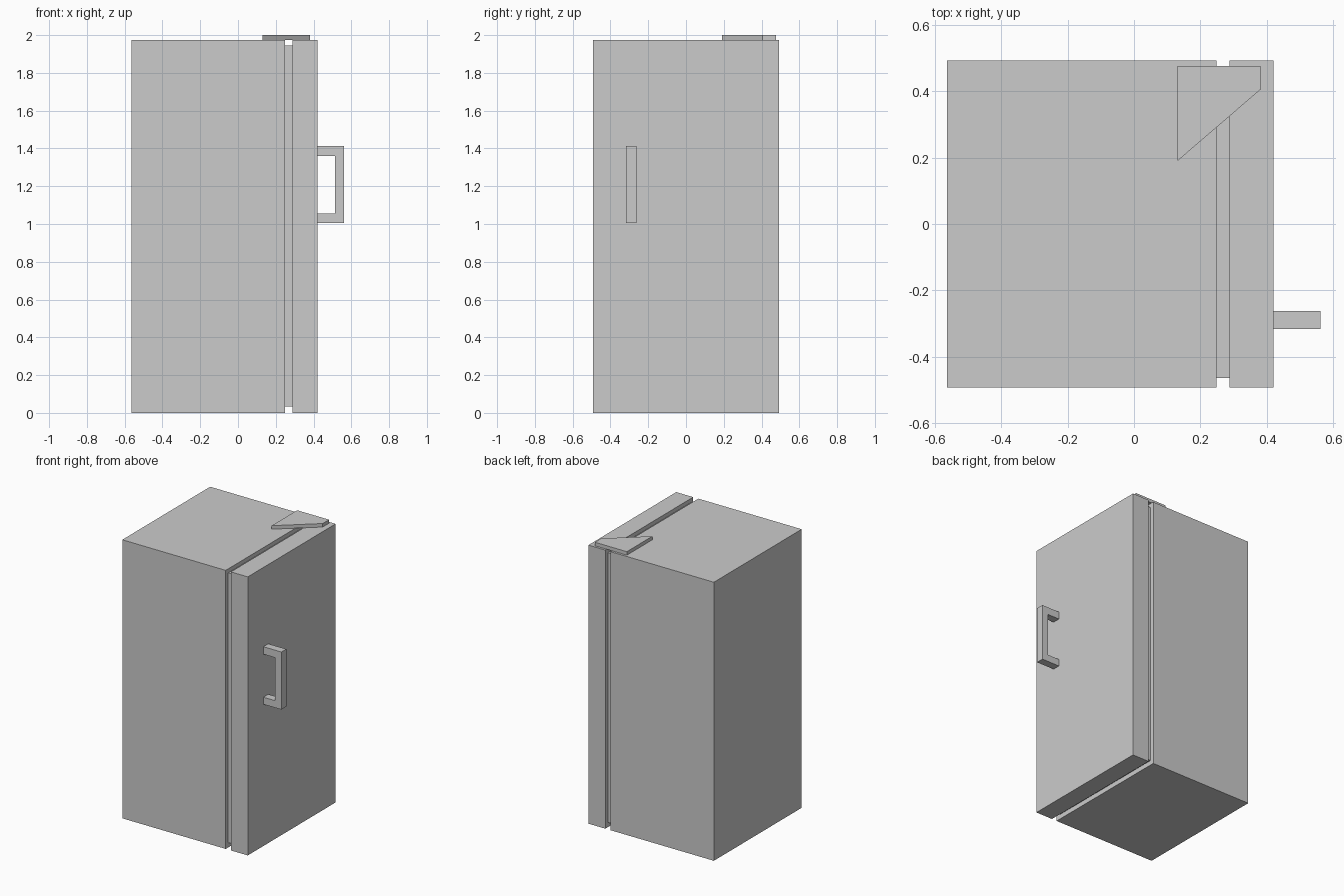
import bpy, bmesh

if "Cube" in bpy.data.objects:
    bpy.data.objects.remove(bpy.data.objects["Cube"])


def prism(name, points, axis, lo, hi):
    """Extrude a closed 2D outline along an axis ('y' or 'z')."""
    place = (lambda a, b: (a, lo, b)) if axis == 'y' else (lambda a, b: (a, b, lo))
    move = (0, hi - lo, 0) if axis == 'y' else (0, 0, hi - lo)
    bm = bmesh.new()
    face = bm.faces.new([bm.verts.new(place(a, b)) for a, b in points])
    top = bmesh.ops.extrude_face_region(bm, geom=[face])['geom']
    bmesh.ops.translate(bm, vec=move,
                        verts=[v for v in top if isinstance(v, bmesh.types.BMVert)])
    bmesh.ops.recalc_face_normals(bm, faces=bm.faces)
    mesh = bpy.data.meshes.new(name)
    bm.to_mesh(mesh)
    bm.free()
    obj = bpy.data.objects.new(name, mesh)
    bpy.context.collection.objects.link(obj)
    return obj


def box(name, x, y, z):
    return prism(name, [(x[0], y[0]), (x[1], y[0]), (x[1], y[1]), (x[0], y[1])], 'z', *z)


# Cabinet, recessed seal and door slab
box("cabinet", (-0.563, 0.248), (-0.492, 0.492), (0, 1.975))
box("door_seal", (0.248, 0.288), (-0.464, 0.464), (0.034, 1.946))
box("door", (0.288, 0.421), (-0.492, 0.492), (0, 1.975))

# C-shaped pull handle on the door face
prism("door_handle",
      [(0.421, 1.005), (0.562, 1.005), (0.562, 1.413), (0.421, 1.413),
       (0.421, 1.360), (0.513, 1.360), (0.513, 1.055), (0.421, 1.055)],
      'y', -0.317, -0.262)

# Tapered hinge plate bridging cabinet and door
prism("hinge_plate",
      [(0.131, 0.19), (0.381, 0.405), (0.381, 0.476), (0.131, 0.476)],
      'z', 1.975, 2.0)
